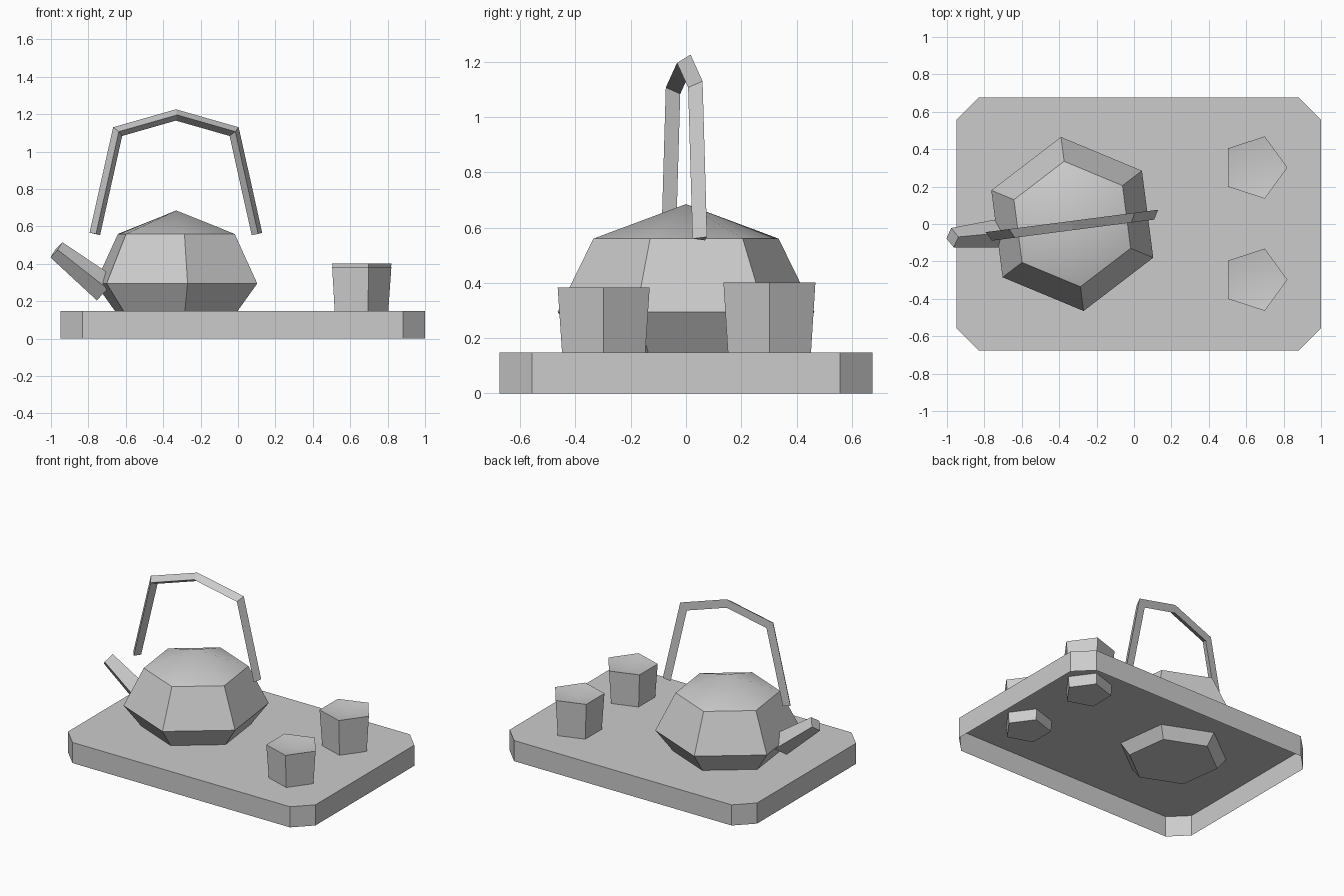
import bpy, bmesh, math
from mathutils import Matrix, Vector

if "Cube" in bpy.data.objects:
    bpy.data.objects.remove(bpy.data.objects["Cube"])

KETTLE = Matrix.Translation((-0.33, 0, 0)) @ Matrix.Rotation(math.radians(7.4), 4, 'Z')


def make(name, rings, matrix=Matrix(), start=True, end=True, tip=None, smooth=False):
    """Loft a closed skin through rings of points; tip closes the end with a fan."""
    bm = bmesh.new()
    rows = [[bm.verts.new(p) for p in ring] for ring in rings]
    n = len(rows[0])
    for a, b in zip(rows, rows[1:]):
        for i in range(n):
            j = (i + 1) % n
            bm.faces.new((a[i], a[j], b[j], b[i]))
    if start:
        bm.faces.new(rows[0][::-1])
    if tip:
        t = bm.verts.new(tip)
        for i in range(n):
            bm.faces.new((rows[-1][i], rows[-1][(i + 1) % n], t))
    elif end:
        bm.faces.new(rows[-1])
    bmesh.ops.recalc_face_normals(bm, faces=bm.faces)
    mesh = bpy.data.meshes.new(name)
    bm.to_mesh(mesh)
    bm.free()
    ob = bpy.data.objects.new(name, mesh)
    bpy.context.collection.objects.link(ob)
    ob.matrix_world = matrix
    if smooth:
        bpy.ops.object.select_all(action='DESELECT')
        ob.select_set(True)
        bpy.context.view_layer.objects.active = ob
        bpy.ops.object.shade_smooth_by_angle(angle=math.radians(30))
    return ob


def circle(r, z, n, turn=0.0):
    return [(r * math.cos(turn + math.tau * i / n), r * math.sin(turn + math.tau * i / n), z)
            for i in range(n)]


# Tray: chamfered slab, open underneath
x0, x1, y, c = -0.95, 1.0, 0.675, 0.118
outline = [(x0 + c, -y), (x1 - c, -y), (x1, -y + c), (x1, y - c),
           (x1 - c, y), (x0 + c, y), (x0, y - c), (x0, -y + c)]
make("tray", [[(px, py, z) for px, py in outline] for z in (0, 0.147)], start=False)

# Kettle body: six-sided, low cone on top, base sunk into the tray
body = [(0.295, 0.07), (0.469, 0.295), (0.338, 0.56)]
make("kettle_body", [circle(r, z, 6, math.radians(30)) for r, z in body],
     KETTLE, tip=(0, 0, 0.685), smooth=True)

# Spout: tapered four-sided prism standing on edge
base, mouth = Vector((-0.38, 0, 0.266)), Vector((-0.645, 0.01, 0.475))
axis = (mouth - base).normalized()
side = Vector((0, 1, 0))
up = side.cross(axis).normalized()
make("spout", [[p + r * d for d in (up, side, -up, -side)]
               for p, r in ((base, 0.078), (mouth, 0.052))], KETTLE)

# Handle: mitred three-sided bar with one edge facing front
path = [Vector((px, 0, pz)) for px, pz in
        ((-0.437, 0.56), (-0.314, 1.107), (0, 1.196), (0.314, 1.107), (0.437, 0.56))]
rings = []
for i, p in enumerate(path):
    a = (p - path[max(i - 1, 0)]).normalized()
    b = (path[min(i + 1, 4)] - p).normalized()
    t = (a + b).normalized()
    out = Vector((-t.z, 0, t.x)) / t.dot(a if i else b)
    rings.append([p + Vector((0, -0.033, 0)),
                  p + Vector((0, 0.0165, 0)) + 0.029 * out,
                  p + Vector((0, 0.0165, 0)) - 0.029 * out])
make("handle", rings, KETTLE)

# Cups: five-sided, tapered, with shallow dished tops
for name, cy, top in (("front_cup", -0.298, 0.383), ("back_cup", 0.302, 0.402)):
    make(name, [circle(0.153, 0.07, 5), circle(0.175, top, 5)],
         Matrix.Translation((0.645, cy, 0)), tip=(0, 0, top - 0.03), smooth=True)
